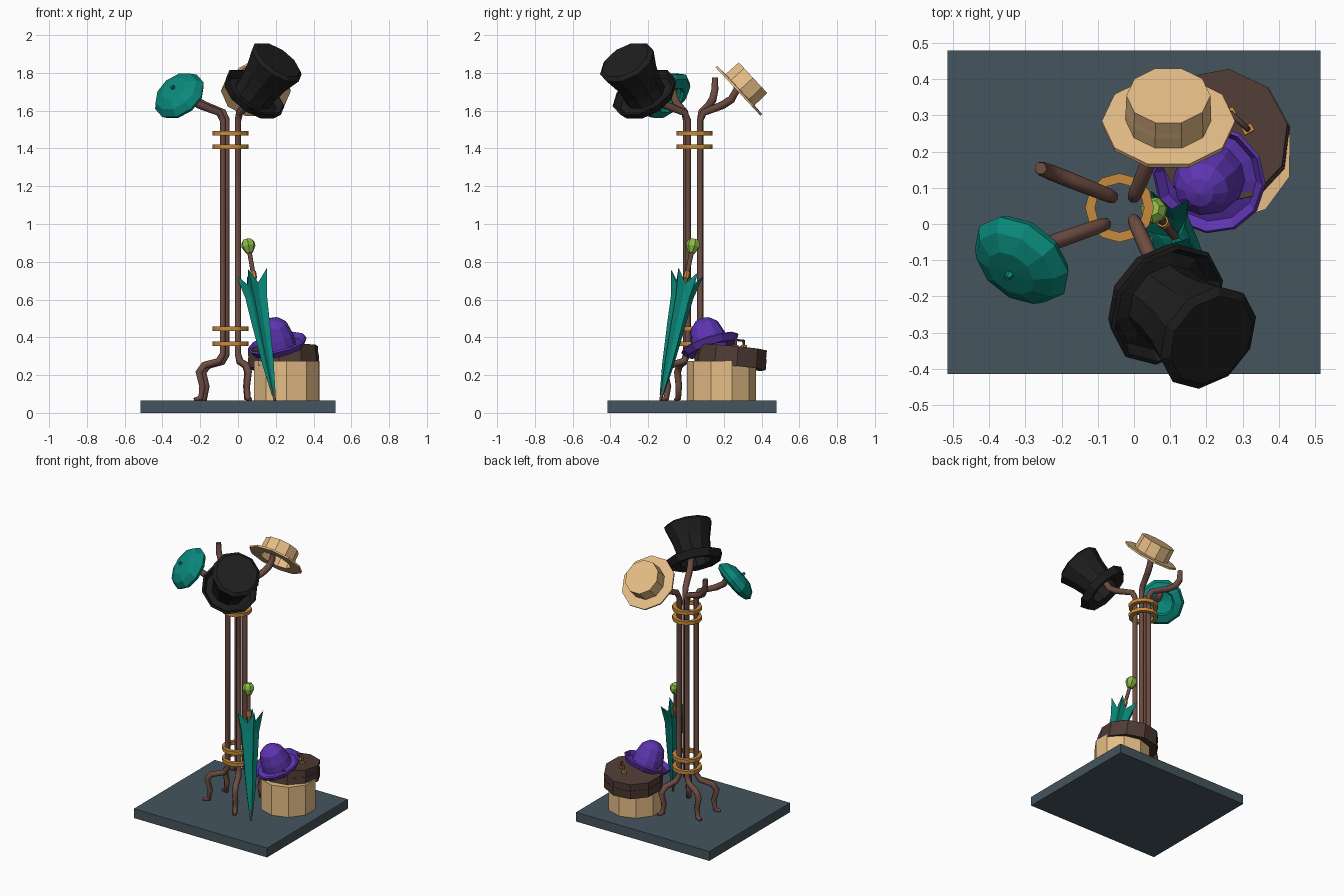
import bpy, bmesh
from math import cos, sin, pi
from mathutils import Vector, Matrix

if "Cube" in bpy.data.objects:
    bpy.data.objects.remove(bpy.data.objects["Cube"])

COLORS = {
    "slate": (0.06, 0.09, 0.11), "wood": (0.153, 0.072, 0.053), "gold": (0.57, 0.26, 0.045),
    "tan": (0.79, 0.51, 0.24), "brown": (0.08, 0.045, 0.035), "pink": (0.70, 0.10, 0.24),
    "teal": (0.003, 0.25, 0.20), "purple": (0.11, 0.035, 0.44), "magenta": (0.20, 0.014, 0.23),
    "black": (0.013, 0.013, 0.013), "band": (0.06, 0.10, 0.14), "red": (0.60, 0.04, 0.035),
    "blue": (0.013, 0.20, 0.45), "green": (0.26, 0.50, 0.06),
}
MATS = {}
for key, rgb in COLORS.items():
    MATS[key] = bpy.data.materials.new(key)
    MATS[key].diffuse_color = (*rgb, 1)


def add_object(name, mesh, mats):
    mesh.materials.clear()
    for m in mats:
        mesh.materials.append(MATS[m])
    obj = bpy.data.objects.new(name, mesh)
    bpy.context.collection.objects.link(obj)
    return obj


def lathe(name, profile, center, normal=(0, 0, 1), sides=10, spin=0.0, warp=None, closed=False):
    """Turn (radius, height, colour) points; the colour covers the strip to the next point."""
    bm = bmesh.new()
    mats = list(dict.fromkeys(p[2] for p in profile))
    rings = []
    for j, (r, h, _) in enumerate(profile):
        if r == 0:
            rings.append([bm.verts.new((0, 0, h))] * sides)
            continue
        ring = []
        for i in range(sides):
            rr, hh = warp(i, j, r, h) if warp else (r, h)
            a = 2 * pi * i / sides + spin
            ring.append(bm.verts.new((rr * cos(a), rr * sin(a), hh)))
        rings.append(ring)
    n = len(rings)
    for j in range(n if closed else n - 1):
        a, b = rings[j], rings[(j + 1) % n]
        for i in range(sides):
            k = (i + 1) % sides
            f = bm.faces.new(list(dict.fromkeys((a[i], a[k], b[k], b[i]))))
            f.material_index = mats.index(profile[j][2])
    bmesh.ops.recalc_face_normals(bm, faces=bm.faces)
    mesh = bpy.data.meshes.new(name)
    bm.to_mesh(mesh)
    bm.free()
    obj = add_object(name, mesh, mats)
    obj.matrix_world = Matrix.Translation(center) @ Vector(normal).to_track_quat('Z', 'Y').to_matrix().to_4x4()
    return obj


def tube(name, pts, radius, mat, tapers=None):
    """Low-poly round rod through the points."""
    cu = bpy.data.curves.new(name, 'CURVE')
    cu.dimensions = '3D'
    cu.bevel_depth, cu.bevel_resolution, cu.use_fill_caps = radius, 2, True
    sp = cu.splines.new('POLY')
    sp.points.add(len(pts) - 1)
    for k, p in enumerate(pts):
        sp.points[k].co = (*p, 1)
        sp.points[k].radius = tapers[k] if tapers else 1
    tmp = bpy.data.objects.new(name, cu)
    bpy.context.collection.objects.link(tmp)
    mesh = bpy.data.meshes.new_from_object(tmp.evaluated_get(bpy.context.evaluated_depsgraph_get()))
    bpy.data.objects.remove(tmp)
    return add_object(name, mesh, [mat])


def box(name, size, center, mat, rot=None):
    bm = bmesh.new()
    bmesh.ops.create_cube(bm, size=1, matrix=Matrix.Diagonal((*size, 1)))
    mesh = bpy.data.meshes.new(name)
    bm.to_mesh(mesh)
    bm.free()
    obj = add_object(name, mesh, [mat])
    obj.matrix_world = Matrix.Translation(center) @ (rot or Matrix.Identity(4))
    return obj


# Base slab
box("base", (1.03, 0.893, 0.065), (0, 0.032, 0.0325), "slate")

# Four bent poles, each with a foot, a straight run and a hat arm
STEM = [(0.16, 0.07), (0.125, 0.078), (0.115, 0.14), (0.135, 0.215), (0.105, 0.252), (0.025, 0.272),
        (0, 0.31), (0, 1.55), (0.02, 1.59), (0.13, 1.63), (0.18, 1.66), (0.21, 1.71), (0.213, 1.775)]
TAPER = [0.6, 0.9, 1, 1.1, 1.1, 1.1, 1, 1, 1.1, 1.2, 1.2, 1.1, 0.95]
POLES = {"left_front": (-0.08, 0.0, -0.94, -0.33), "left_back": (-0.06, 0.075, -0.93, 0.37),
         "right_back": (0.0, 0.075, 0.38, 0.92), "right_front": (0.0, 0.01, 0.41, -0.91)}
for key, (x, y, dx, dy) in POLES.items():
    tube("pole_" + key, [(x + s * dx, y + s * dy, z) for s, z in STEM], 0.018, "wood", TAPER)

# Binding rings
for k, z in enumerate((0.365, 0.445, 1.41, 1.48)):
    lathe(f"ring_{k + 1}", [(0.068, -0.012, "gold"), (0.095, -0.012, "gold"), (0.095, 0.012, "gold"),
                            (0.068, 0.012, "gold")], (-0.04, 0.045, z), sides=12, closed=True)

# Hat box, tilted lid and handle
lathe("hat_box", [(0, 0.0, "tan"), (0.182, 0.0, "tan"), (0.182, 0.175, "pink"), (0.182, 0.21, "pink"),
                  (0, 0.21, "pink")], (0.257, 0.188, 0.065), spin=0.31)
LID_N = Vector((-0.05, 0.09, 1)).normalized()
LID_C = Vector((0.243, 0.232, 0.242))
lathe("hat_box_lid", [(0, 0.03, "brown"), (0.192, 0.0, "brown"), (0.192, 0.058, "tan"), (0.189, 0.058, "tan"),
                      (0.189, 0.105, "tan"), (0, 0.105, "tan")], LID_C, LID_N, spin=0.31)
tilt = LID_N.to_track_quat('Z', 'Y').to_matrix().to_4x4()
top = LID_C + LID_N * 0.105 + Vector((0.052, 0.03, 0))
for k, (ox, oy) in enumerate(((-0.025, 0.035), (0.025, -0.01))):
    box(f"handle_mount_{k + 1}", (0.03, 0.022, 0.016), top + Vector((ox, oy, 0.005)), "gold", tilt)
tube("lid_handle", [top + Vector(v) for v in ((-0.025, 0.035, 0), (-0.022, 0.033, 0.035),
                                              (0.022, -0.007, 0.04), (0.025, -0.01, 0))], 0.008, "brown")

# Bowler hat leaning on the lid
lathe("bowler_hat", [(0, 0.165, "purple"), (0.04, 0.156, "purple"), (0.075, 0.125, "purple"),
                     (0.094, 0.06, "magenta"), (0.099, 0.012, "purple"), (0.13, 0.005, "purple"),
                     (0.152, 0.03, "purple"), (0.16, 0.022, "purple"), (0.138, -0.012, "purple"),
                     (0.09, -0.005, "purple"), (0.08, 0.07, "purple"), (0, 0.14, "purple")],
      (0.212, 0.133, 0.347), (-0.22, -0.32, 1), sides=12)

# Furled umbrella: shaft, pleated canopy, collar and knob
TIP, KNOB = Vector((0.195, -0.135, 0.066)), Vector((0.055, 0.037, 0.885))
AXIS = (KNOB - TIP).normalized()
tube("umbrella_shaft", [TIP, TIP.lerp(KNOB, 0.08), KNOB], 0.012, "wood", [0.5, 1, 1])


def pleat(i, j, r, h):
    if j == 4:
        return (r, h + 0.035) if i % 2 else (r * 0.55, h - 0.035)
    return (r * (1.1 if i % 2 else 0.7), h)


lathe("umbrella_canopy", [(0.010, 0.03, "teal"), (0.030, 0.2, "teal"), (0.047, 0.42, "teal"),
                          (0.057, 0.57, "teal"), (0.092, 0.67, "teal"), (0.045, 0.56, "teal"),
                          (0.010, 0.50, "teal")], TIP, AXIS, warp=pleat)
lathe("umbrella_collar", [(0, 0.67, "gold"), (0.017, 0.67, "gold"), (0.017, 0.705, "gold"), (0, 0.705, "gold")],
      TIP, AXIS, sides=8)
lathe("umbrella_knob", [(0, -0.045, "green"), (0.018, -0.04, "green"), (0.038, -0.003, "green"),
                        (0.036, 0.018, "green"), (0.022, 0.035, "green"), (0, 0.037, "green")],
      KNOB, AXIS, sides=7)

# Top hat with rolled brim and band
lathe("top_hat", [(0, 0.262, "black"), (0.135, 0.262, "black"), (0.157, 0.245, "black"),
                  (0.128, 0.15, "black"), (0.113, 0.065, "band"), (0.112, 0.01, "black"),
                  (0.15, 0.0, "black"), (0.172, 0.035, "black"), (0.184, 0.03, "black"),
                  (0.162, -0.018, "black"), (0.100, -0.006, "band"), (0.102, 0.06, "black"),
                  (0.115, 0.15, "black"), (0.13, 0.235, "black"), (0, 0.235, "black")],
      (0.075, -0.21, 1.675), (0.54, -0.43, 0.75))

# Straw boater with striped ribbon
lathe("boater_hat", [(0, 0.102, "tan"), (0.116, 0.102, "tan"), (0.117, 0.063, "red"), (0.118, 0.045, "blue"),
                     (0.118, 0.025, "red"), (0.118, 0.008, "tan"), (0.184, 0.006, "tan"), (0.184, -0.006, "tan"),
                     (0.107, -0.006, "tan"), (0.107, 0.012, "red"), (0.107, 0.028, "blue"), (0.107, 0.045, "red"),
                     (0.107, 0.06, "tan"), (0.106, 0.09, "tan"), (0, 0.09, "tan")],
      (0.095, 0.28, 1.705), (0, 0.73, 0.68))

# Beret with a drooping edge and a stub on top
BERET_C, BERET_N = Vector((-0.315, -0.105, 1.685)), Vector((-0.48, -0.60, 0.60)).normalized()
lathe("beret", [(0, 0.056, "teal"), (0.075, 0.052, "teal"), (0.125, 0.028, "teal"), (0.15, -0.01, "teal"),
                (0.135, -0.035, "teal"), (0.085, -0.05, "teal"), (0.075, -0.03, "teal"), (0.12, -0.015, "teal"),
                (0.10, 0.015, "teal"), (0, 0.04, "teal")], BERET_C, BERET_N)
lathe("beret_stub", [(0.013, 0.045, "teal"), (0.009, 0.072, "teal"), (0, 0.072, "teal")],
      BERET_C, BERET_N, sides=6)

for m in bpy.data.materials:
    if m.users and not m.is_grease_pencil:
        m.use_nodes = True
        m.node_tree.nodes["Principled BSDF"].inputs["Base Color"].default_value = m.diffuse_color
